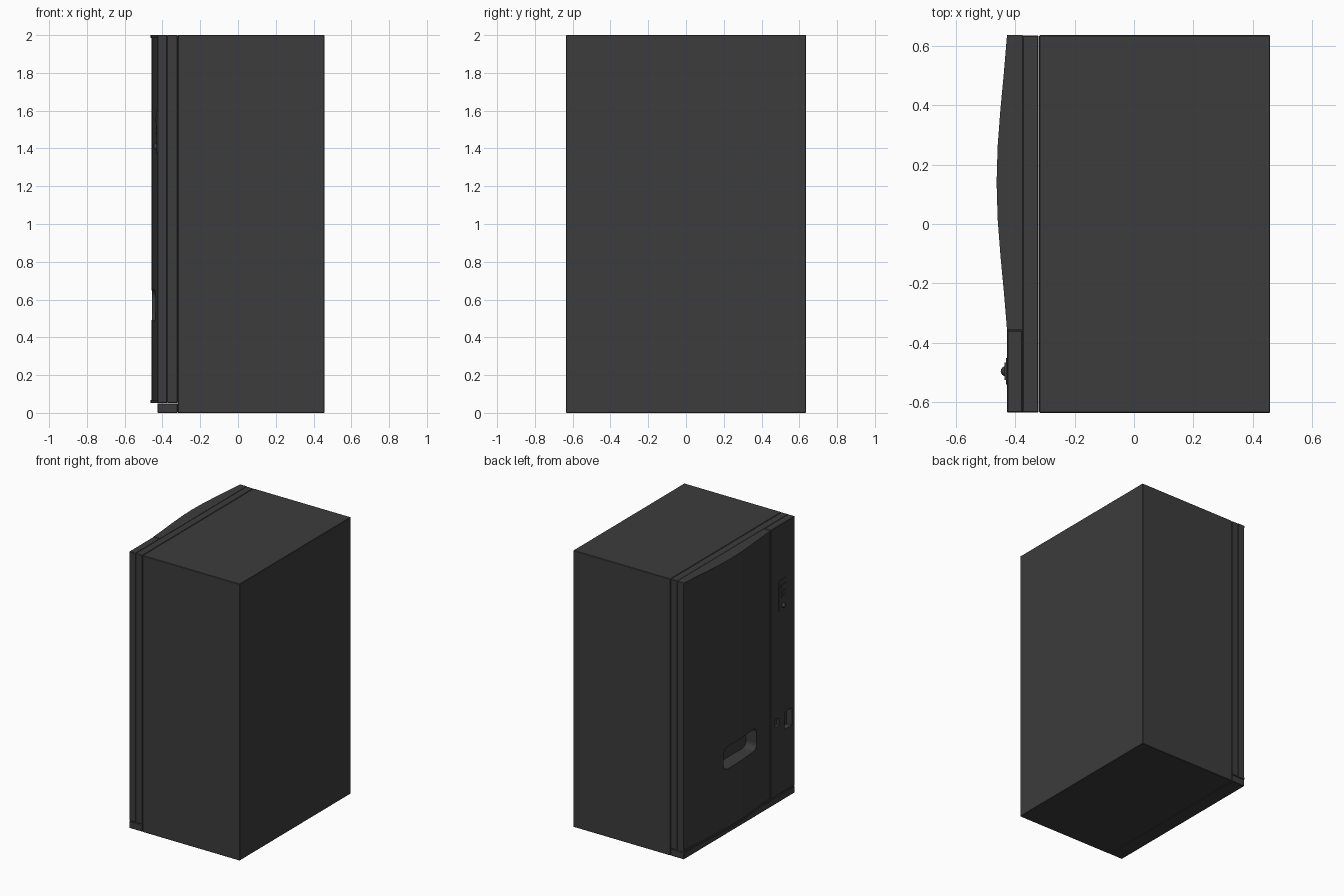
import bpy, bmesh, math
from mathutils import Vector

if "Cube" in bpy.data.objects:
    bpy.data.objects.remove(bpy.data.objects["Cube"])

dark = bpy.data.materials.new("dark_grey")
dark.diffuse_color = (0.045, 0.045, 0.045, 1)
dark.use_nodes = True
dark.node_tree.nodes["Principled BSDF"].inputs["Base Color"].default_value = dark.diffuse_color


def finish(name, bm, bevel=0.0):
    bmesh.ops.recalc_face_normals(bm, faces=bm.faces)
    me = bpy.data.meshes.new(name)
    bm.to_mesh(me)
    bm.free()
    ob = bpy.data.objects.new(name, me)
    bpy.context.collection.objects.link(ob)
    me.materials.append(dark)
    if bevel:
        m = ob.modifiers.new("bevel", 'BEVEL')
        m.width, m.segments, m.limit_method = bevel, 1, 'ANGLE'
    return ob


def prism(name, pts, direction, bevel=0.0):
    """Extrude a closed loop of 3D points along a direction."""
    bm = bmesh.new()
    f = bm.faces.new([bm.verts.new(p) for p in pts])
    r = bmesh.ops.extrude_face_region(bm, geom=[f], use_keep_orig=True)
    verts = [v for v in r['geom'] if isinstance(v, bmesh.types.BMVert)]
    bmesh.ops.translate(bm, verts=verts, vec=Vector(direction))
    return finish(name, bm, bevel)


def box(name, x, y, z, bevel=0.0):
    pts = [(x[0], y[0], z[0]), (x[1], y[0], z[0]), (x[1], y[1], z[0]), (x[0], y[1], z[0])]
    return prism(name, pts, (0, 0, z[1] - z[0]), bevel)


def rounded(y, z, r, x, n=4):
    """Rounded rectangle loop in the plane of the machine's face."""
    corners = [(y[1] - r, z[1] - r), (y[0] + r, z[1] - r), (y[0] + r, z[0] + r), (y[1] - r, z[0] + r)]
    return [(x, cy + r * math.cos(a), cz + r * math.sin(a))
            for k, (cy, cz) in enumerate(corners)
            for a in [math.pi / 2 * (k + i / n) for i in range(n + 1)]]


def cut(targets, cutter):
    cutter.hide_render = True
    cutter.hide_set(True)
    for t in targets:
        m = t.modifiers.new("cut", 'BOOLEAN')
        m.operation, m.solver, m.object = 'DIFFERENCE', 'EXACT', cutter


# Cabinet, door frame and kick plate
box("cabinet", (-0.319, 0.458), (-0.635, 0.635), (0, 2), 0.003)
frame = box("door_frame", (-0.375, -0.321), (-0.634, 0.634), (0.053, 2), 0.003)
box("kick_plate", (-0.427, -0.321), (-0.634, 0.634), (0, 0.05), 0.003)

# Curved product panel with slim lips along top and bottom
Y0, Y1, N = -0.355, 0.635, 8


def bulge(inset):
    arc = []
    for i in range(N + 1):
        t = i / N
        s = 0.5 - 0.5 * math.cos(2 * math.pi * t)
        arc.append((-0.427 + inset - 0.035 * (0.5 * s + 2 * t * (1 - t)), Y0 + (Y1 - Y0) * t))
    return arc + [(-0.375, Y1), (-0.375, Y0)]


def curved(name, z0, z1, inset):
    return prism(name, [(x, y, z0) for x, y in bulge(inset)], (0, 0, z1 - z0))


panel = curved("curved_panel", 0.067, 1.985, 0.004)
curved("panel_bottom_lip", 0.053, 0.067, 0)
curved("panel_top_lip", 1.985, 2.0, 0)

# Delivery opening
slot = prism("delivery_cutter", rounded((-0.18, 0.22), (0.49, 0.65), 0.04, -0.6), (0.245, 0, 0))
cut([panel, frame], slot)

# Control column
column = box("control_column", (-0.427, -0.375), (-0.634, -0.358), (0.053, 2), 0.003)
cut([column], box("coin_return_cutter", (-0.5, -0.385), (-0.60, -0.515), (0.50, 0.625)))
cut([column], box("small_recess_cutter", (-0.5, -0.405), (-0.455, -0.41), (0.555, 0.61)))

# Payment plate with note slot, buttons and turning knob
prism("payment_plate", rounded((-0.54, -0.45), (1.37, 1.60), 0.012, -0.431, 2), (0.006, 0, 0))
box("note_slot", (-0.436, -0.43), (-0.525, -0.465), (1.54, 1.565))
for i in range(2):
    z = 1.47 + 0.03 * i
    box("select_button", (-0.435, -0.43), (-0.515, -0.475), (z, z + 0.018))
bm = bmesh.new()
bmesh.ops.create_uvsphere(bm, u_segments=16, v_segments=10, radius=0.017)
bmesh.ops.translate(bm, verts=bm.verts, vec=(-0.431, -0.495, 1.41))
for f in bm.faces:
    f.smooth = True
finish("knob", bm)
